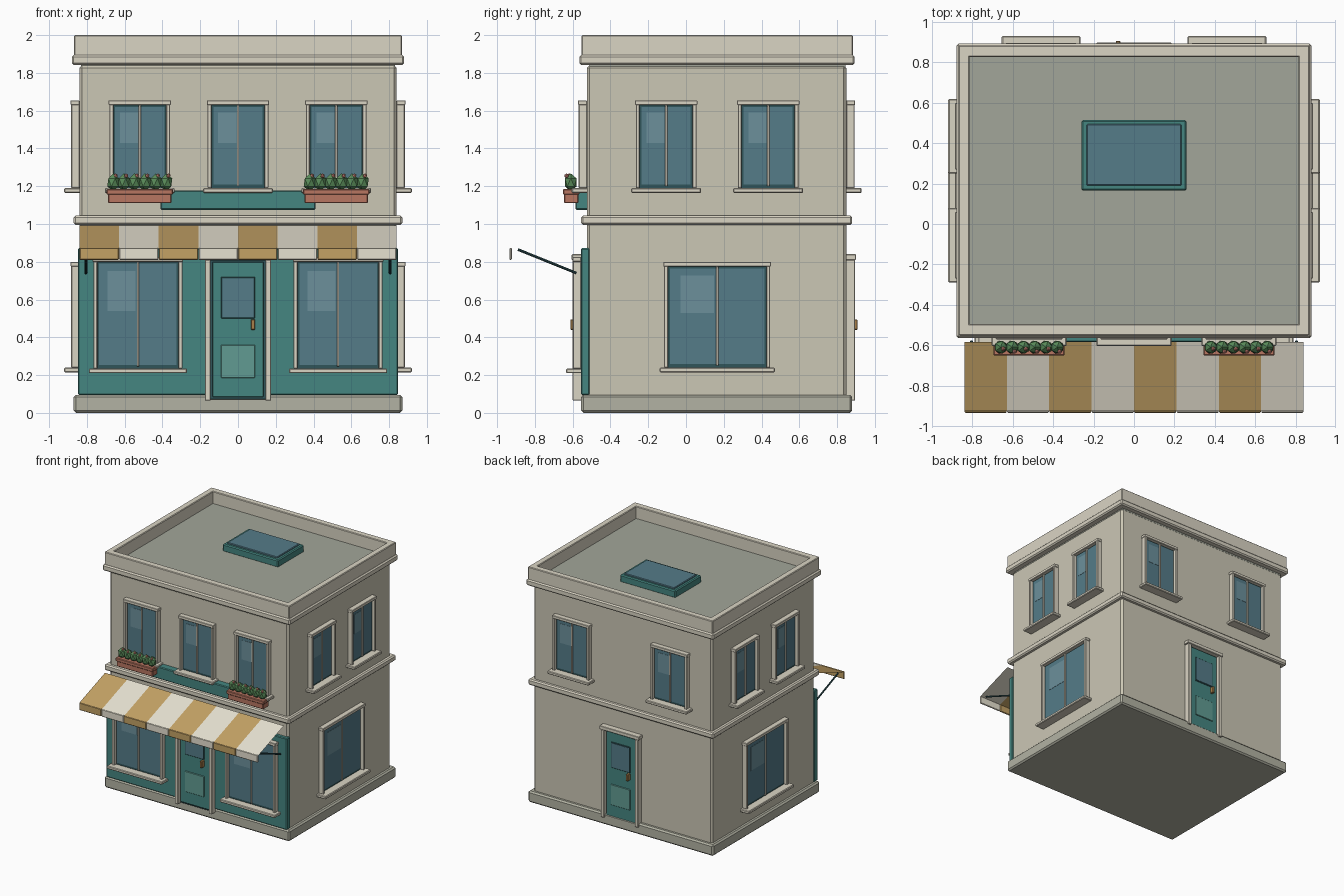
import bpy, bmesh, math
from mathutils import Matrix, Vector

if "Cube" in bpy.data.objects:
    bpy.data.objects.remove(bpy.data.objects["Cube"])


def material(name, rgb):
    m = bpy.data.materials.new(name)
    m.diffuse_color = (*rgb, 1)
    m.use_nodes = True
    m.node_tree.nodes["Principled BSDF"].inputs["Base Color"].default_value = m.diffuse_color
    return m


WALL = material("wall_plaster", (0.60, 0.57, 0.46))
TRIM = material("cream_trim", (0.70, 0.66, 0.55))
STONE = material("base_stone", (0.45, 0.45, 0.37))
ROOF = material("roof_grey", (0.36, 0.38, 0.32))
TEAL = material("teal_paint", (0.06, 0.24, 0.22))
PANEL = material("light_teal", (0.12, 0.33, 0.29))
DARK = material("dark_sash", (0.03, 0.09, 0.10))
GLASS = material("glass", (0.09, 0.20, 0.25))
SHINE = material("glass_reflection", (0.15, 0.28, 0.33))
OCHRE = material("ochre_cloth", (0.55, 0.36, 0.13))
CREAM = material("cream_cloth", (0.80, 0.76, 0.64))
CLAY = material("terracotta", (0.48, 0.18, 0.12))
LEAF = material("leaf", (0.10, 0.26, 0.10))
BLOOM = material("bloom", (0.65, 0.25, 0.20))
BRASS = material("brass", (0.40, 0.22, 0.07))

# Facades: u runs to the viewer's right, d is the distance outward from the origin
ANGLE = {"front": 0, "right": 90, "back": 180, "left": -90}


def finish(bm, name, mat):
    me = bpy.data.meshes.new(name)
    bm.to_mesh(me)
    bm.free()
    ob = bpy.data.objects.new(name, me)
    me.materials.append(mat)
    bpy.context.collection.objects.link(ob)
    return ob


def box(name, mat, x, y, z, bevel=0.005, face="front"):
    bm = bmesh.new()
    bmesh.ops.create_cube(bm, size=1)
    for v in bm.verts:
        v.co = [r[0] if c < 0 else r[1] for r, c in zip((x, y, z), v.co)]
    if bevel:
        bmesh.ops.bevel(bm, geom=bm.edges[:], offset=bevel, segments=1, affect='EDGES')
    bm.transform(Matrix.Rotation(math.radians(ANGLE[face]), 4, 'Z'))
    return finish(bm, name, mat)


def panel(face, name, mat, u, d, z, bevel=0.003):
    return box(f"{face}_{name}", mat, u, (-d[1], -d[0]), z, bevel, face)


def window(face, name, wall, u, hw, z0, z1):
    def p(part, mat, a, b, d0, d1, za, zb, bevel=0.003):
        panel(face, f"{name}_{part}", mat, (u + a, u + b), (wall + d0, wall + d1), (za, zb), bevel)
    t = 0.025
    p("sash", DARK, -hw - .01, hw + .01, -.01, .014, z0 - .012, z1 + .01)
    p("glass", GLASS, -hw + .01, hw - .01, 0, .02, z0 + .008, z1 - .01, 0)
    p("reflection", SHINE, -hw * .75, -hw * .06, .01, .022,
      z0 + (z1 - z0) * .53, z0 + (z1 - z0) * .91, 0)
    p("mullion", TRIM, -.006, .006, 0, .03, z0, z1, 0.002)
    for s, side in ((-1, "left"), (1, "right")):
        a, b = sorted((s * hw, s * (hw + t - .004)))
        p(f"{side}_jamb", TRIM, a, b, 0, .043, z0 - .01, z1 + .005)
    p("head", TRIM, -hw - t, hw + t, 0, .046, z1, z1 + t)
    p("sill", TRIM, -hw - t - .02, hw + t + .02, -.01, .08, z0 - .035, z0 - .01, 0.005)


def door(face, wall):
    def p(part, mat, a, b, d, za, zb, bevel=0.003):
        panel(face, f"door_{part}", mat, (a, b), (wall - .01, wall + d), (za, zb), bevel)
    p("recess", DARK, -.15, .15, .012, .07, .81)
    p("leaf", TEAL, -.135, .135, .025, .085, .80)
    p("pane_border", DARK, -.09, .09, .029, .50, .72)
    p("pane", GLASS, -.082, .082, .032, .508, .712, 0)
    p("lower_panel", PANEL, -.09, .09, .032, .185, .36)
    p("handle", BRASS, .068, .09, .057, .44, .495)
    p("left_jamb", TRIM, -.175, -.145, .045, .065, .81)
    p("right_jamb", TRIM, .145, .175, .045, .065, .81)
    p("head", TRIM, -.185, .185, .05, .81, .84)


# Building shell
box("base", STONE, (-.87, .87), (-.555, .88), (0, .095), .012)
box("walls", WALL, (-.84, .84), (-.525, .85), (.08, 1.84), .015)
box("floor_band", TRIM, (-.87, .87), (-.555, .88), (.995, 1.045), .01)
box("cornice", TRIM, (-.88, .88), (-.565, .893), (1.843, 1.895), .01)
box("roof", ROOF, (-.83, .83), (-.51, .845), (1.83, 1.897), 0)

# Parapet
for s, side in ((-1, "left"), (1, "right")):
    a, b = sorted((s * .815, s * .868))
    box(f"{side}_parapet", TRIM, (a, b), (-.55, .88), (1.885, 2.0))
box("front_parapet", TRIM, (-.868, .868), (-.553, -.495), (1.885, 2.0))
box("back_parapet", TRIM, (-.868, .868), (.828, .883), (1.885, 2.0))

# Skylight
box("skylight_frame", TEAL, (-.26, .26), (.165, .515), (1.89, 1.955), .008)
box("skylight_glass", GLASS, (-.235, .235), (.19, .495), (1.94, 1.965), .005)

# Shopfront, doors and windows
box("shopfront", TEAL, (-.848, .848), (-.556, -.51), (.095, .872), .006)
door("front", .555)
door("back", .85)
for s, side in ((-1, "left"), (1, "right")):
    window("front", f"shop_window_{side}", .555, s * .53, .215, .245, .80)
    window("back", f"upper_window_{side}", .85, s * .46, .15, 1.2, 1.63)
    face = side
    window(face, "lower_window", .84, s * .165, .26, .25, .775)
    for n, y in enumerate((-.105, .435)):
        window(face, f"upper_window_{n}", .84, s * y, .14, 1.2, 1.63)
for n, x in enumerate((-.52, 0, .52)):
    window("front", f"upper_window_{n}", .525, x, .14, 1.2, 1.63)
box("blank_fascia_board", TEAL, (-.41, .41), (-.585, -.515), (1.075, 1.178), .006)


def ball(name, mat, loc, size):
    bm = bmesh.new()
    bmesh.ops.create_icosphere(bm, subdivisions=1, radius=1)
    bm.transform(Matrix.Translation(loc) @ Matrix.Diagonal((*size, 1)))
    finish(bm, name, mat)


# Flower boxes
for s, side in ((-1, "left"), (1, "right")):
    c = s * .52
    box(f"{side}_flower_box", CLAY, (c - .168, c + .168), (-.645, -.57), (1.11, 1.17))
    box(f"{side}_flower_box_rim", CLAY, (c - .176, c + .176), (-.652, -.565), (1.155, 1.185))
    for i in range(6):
        x = c - .14 + i * .056
        ball(f"{side}_plant_{i}", LEAF, (x, -.61, 1.22), (.036, .036, .048))
        ball(f"{side}_bloom_{i}", BLOOM, (x + .012, -.618 - .014 * (i % 2), 1.255), (.012, .012, .013))

# Striped awning: thin cloth strips with a hanging valance
for i in range(8):
    x0, x1 = -.84 + i * .21, -.63 + i * .21
    mat = CREAM if i % 2 else OCHRE
    bm = bmesh.new()
    pts = ((x0, -.925, .87), (x1, -.925, .87), (x1, -.585, .992), (x0, -.585, .992))
    bm.faces.new([bm.verts.new(p) for p in pts])
    finish(bm, f"awning_strip_{i}", mat)
    box(f"awning_valance_{i}", mat, (x0 + .001, x1 - .001), (-.935, -.922), (.81, .873), .004)

# Awning arms
for s, side in ((-1, "left"), (1, "right")):
    a, b = Vector((s * .805, -.58, .74)), Vector((s * .805, -.89, .865))
    bm = bmesh.new()
    bmesh.ops.create_cone(bm, cap_ends=True, segments=8, radius1=.007, radius2=.007, depth=(b - a).length)
    bm.transform(Matrix.Translation((a + b) / 2) @ (b - a).to_track_quat('Z', 'Y').to_matrix().to_4x4())
    finish(bm, f"{side}_awning_arm", DARK)
